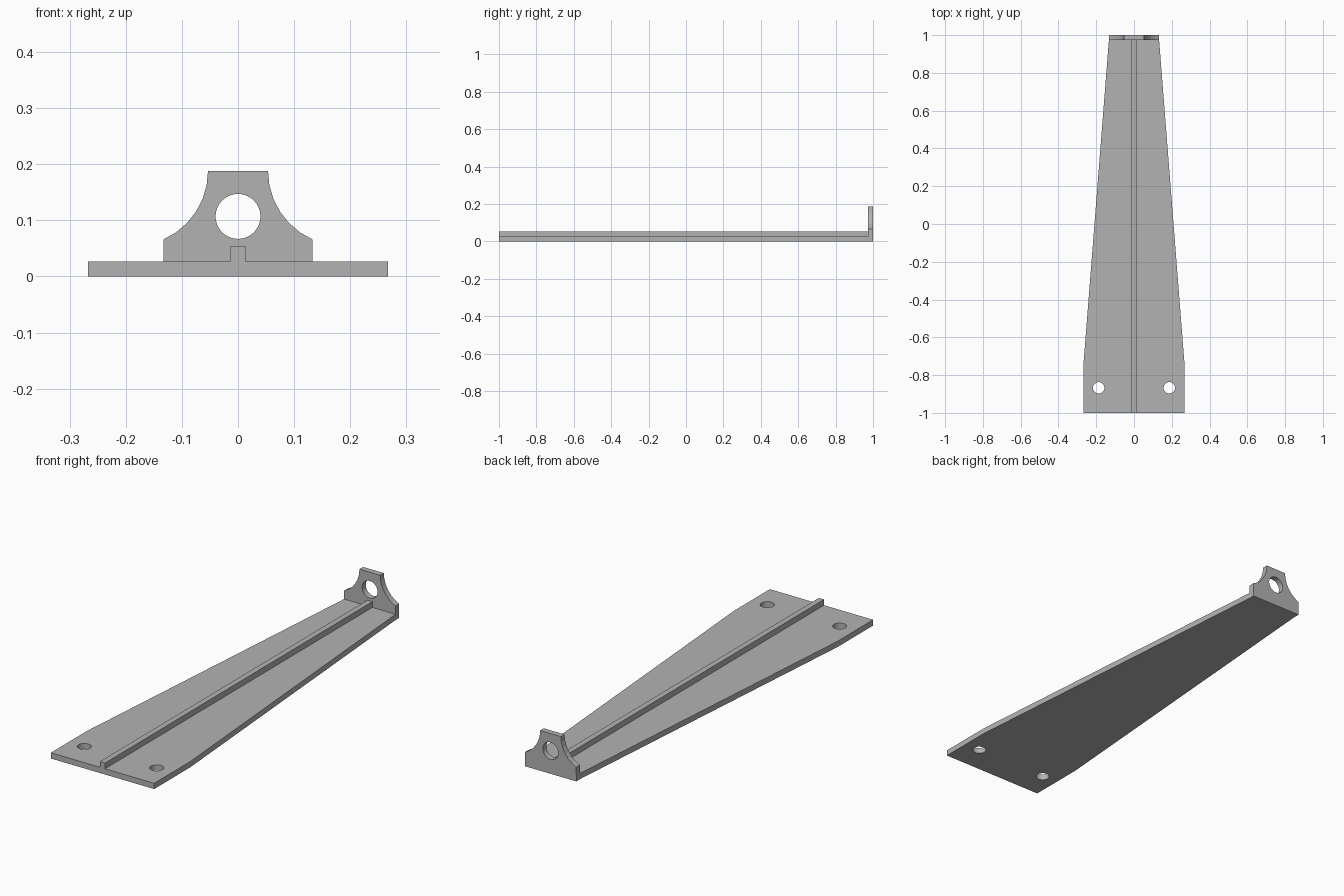
import bpy, bmesh, math
from mathutils import Vector

cube = bpy.data.objects.get("Cube")
if cube:
    bpy.data.objects.remove(cube)

grey = bpy.data.materials.new("plain_grey")
grey.use_nodes = True
COLOUR = (0.45, 0.45, 0.45, 1)
grey.diffuse_color = COLOUR
grey.node_tree.nodes["Principled BSDF"].inputs["Base Color"].default_value = COLOUR

THICK = 0.027      # plate and bracket thickness
HALF_BACK = 0.133  # half width at the narrow end
HALF_FRONT = 0.267


def mirrored(half):
    """Complete a right-hand outline with its mirror image."""
    return half + [(-x, v) for x, v in reversed(half)]


def extrude(name, outline, to_3d, vector):
    """Turn a 2D outline into a solid prism."""
    bm = bmesh.new()
    face = bm.faces.new([bm.verts.new(to_3d(u, v)) for u, v in outline])
    ext = bmesh.ops.extrude_face_region(bm, geom=[face])
    verts = [g for g in ext["geom"] if isinstance(g, bmesh.types.BMVert)]
    bmesh.ops.translate(bm, vec=Vector(vector), verts=verts)
    bmesh.ops.recalc_face_normals(bm, faces=bm.faces)
    mesh = bpy.data.meshes.new(name)
    bm.to_mesh(mesh)
    bm.free()
    mesh.materials.append(grey)
    obj = bpy.data.objects.new(name, mesh)
    bpy.context.collection.objects.link(obj)
    return obj


def drill(obj, location, radius, rotation=(0, 0, 0)):
    """Cut a round hole through an object."""
    bpy.ops.mesh.primitive_cylinder_add(vertices=40, radius=radius, depth=0.2,
                                        location=location, rotation=rotation)
    cutter = bpy.context.object
    cutter.hide_render = True
    cutter.data.materials.append(grey)
    mod = obj.modifiers.new("hole", "BOOLEAN")
    mod.operation, mod.solver, mod.object = "DIFFERENCE", "EXACT", cutter
    bpy.context.view_layer.objects.active = obj
    bpy.ops.object.modifier_apply(modifier=mod.name)
    bpy.data.objects.remove(cutter)


# Tapered base plate with two mounting holes
plate = extrude("base_plate",
                mirrored([(HALF_FRONT, -1), (HALF_FRONT, -0.735),
                          (HALF_BACK, 1 - THICK), (HALF_BACK, 1)]),
                lambda x, y: (x, y, 0), (0, 0, THICK))
for side in (-1, 1):
    drill(plate, (side * 0.187, -0.867, 0), 0.03)

# Upright end bracket with concave shoulders and a round hole
R = 0.1335
shoulder = []
for i in range(7):
    a = math.radians(246 - 11 * i)
    shoulder.append((0.187 + R * math.cos(a), 0.188 + R * math.sin(a)))
bracket = extrude("end_bracket",
                  mirrored([(HALF_BACK, THICK)] + shoulder),
                  lambda x, z: (x, 1 - THICK, z), (0, THICK, 0))
drill(bracket, (0, 1, 0.107), 0.04, (math.pi / 2, 0, 0))

# Stiffening rib along the centre line
rib = extrude("centre_rib", mirrored([(0.0133, THICK), (0.0133, 2 * THICK)]),
              lambda x, z: (x, -1, z), (0, 2 - THICK, 0))

# Smooth hole walls, sharp corners
bpy.ops.object.select_all(action="DESELECT")
for obj in (plate, bracket, rib):
    obj.select_set(True)
bpy.context.view_layer.objects.active = plate
bpy.ops.object.shade_smooth_by_angle(angle=math.radians(10))
